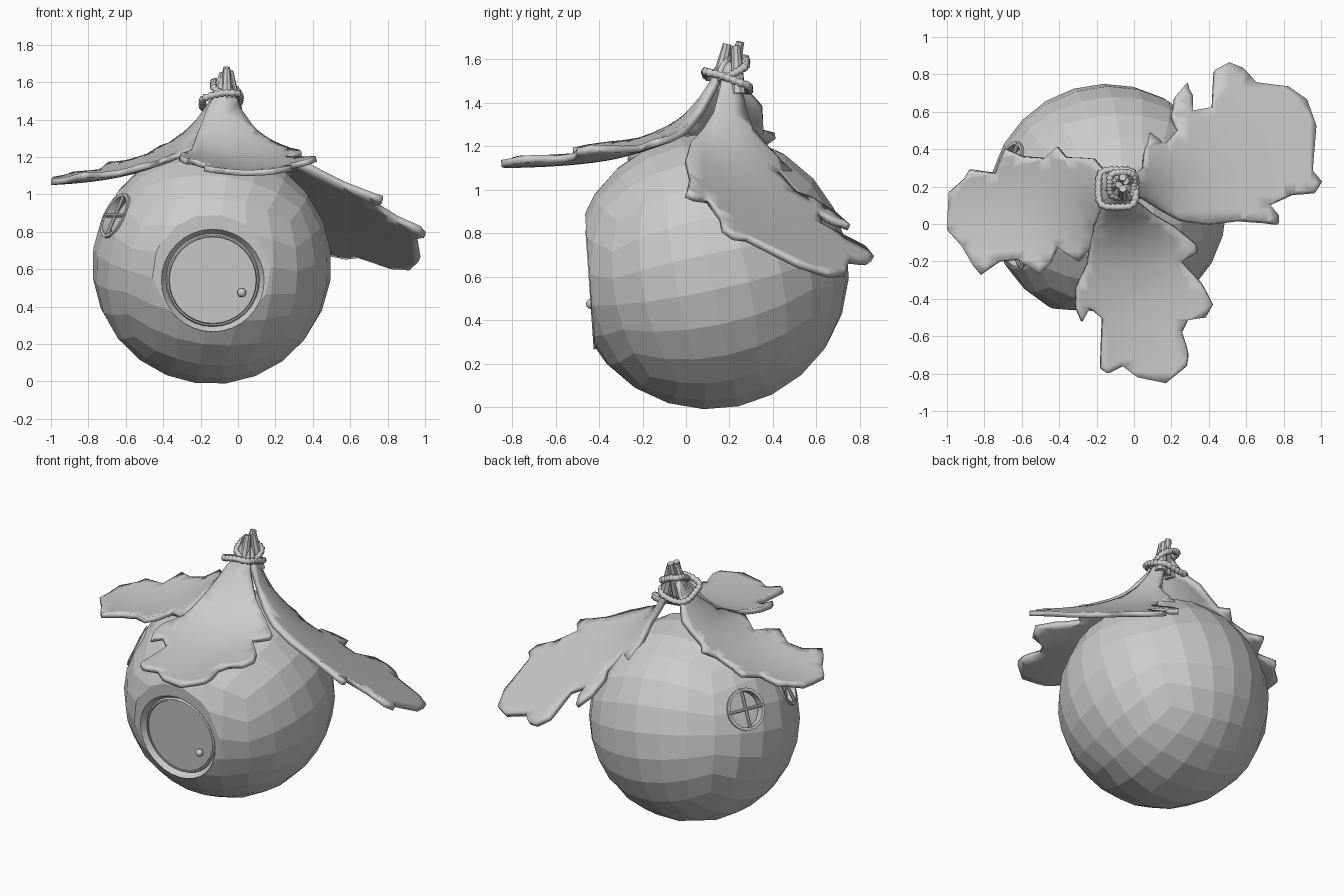
import bpy, bmesh, math
from mathutils import Vector, Matrix

if "Cube" in bpy.data.objects:
    bpy.data.objects.remove(bpy.data.objects["Cube"])

C = Vector((-0.14, 0.11, 0.625))      # body centre
R = 0.64
STEM = Vector((-0.07, 0.2, 0))        # where leaves meet, seen from above


def make(name, bm, smooth=None):
    bmesh.ops.recalc_face_normals(bm, faces=bm.faces)
    me = bpy.data.meshes.new(name)
    bm.to_mesh(me)
    bm.free()
    ob = bpy.data.objects.new(name, me)
    bpy.context.collection.objects.link(ob)
    if smooth:
        bpy.context.view_layer.objects.active = ob
        bpy.ops.object.select_all(action='DESELECT')
        ob.select_set(True)
        bpy.ops.object.shade_smooth_by_angle(angle=math.radians(smooth))
    return ob


def frame(pos, normal):
    return Matrix.Translation(pos) @ Vector(normal).to_track_quat('Z', 'Y').to_matrix().to_4x4()


def cyl(bm, mat, r1, r2, depth, seg):
    bmesh.ops.create_cone(bm, cap_ends=True, segments=seg, radius1=r1, radius2=r2,
                          depth=depth, matrix=mat)


def rod(bm, a, b, r1, r2, seg=8):
    a, b = Vector(a), Vector(b)
    cyl(bm, frame((a + b) / 2, b - a), r1, r2, (b - a).length, seg)


def lathe(name, mat, profile, seg):
    bm = bmesh.new()
    vs = [bm.verts.new((r, 0, z)) for r, z in profile]
    es = [bm.edges.new((vs[i], vs[(i + 1) % len(vs)])) for i in range(len(vs))]
    bmesh.ops.spin(bm, geom=vs + es, cent=(0, 0, 0), axis=(0, 0, 1),
                   angle=math.tau, steps=seg)
    bmesh.ops.remove_doubles(bm, verts=bm.verts, dist=1e-5)
    bm.transform(mat)
    return make(name, bm, 35)


# Round body: cube-sphere with a flattened front
door_n = Vector((0, -1, -0.07)).normalized()
door_pos = Vector((-0.135, -0.44, 0.54))
bm = bmesh.new()
bmesh.ops.create_cube(bm, size=2)
bmesh.ops.subdivide_edges(bm, edges=bm.edges, cuts=5, use_grid_fill=True)
for v in bm.verts:
    v.co = Vector([math.tan(c * math.pi / 4) for c in v.co]).normalized() * R
bm.transform(Matrix.Translation(C) @ Matrix.Rotation(math.radians(12), 4, 'X')
             @ Matrix.Rotation(math.radians(8), 4, 'Y'))
cut = bmesh.ops.bisect_plane(bm, geom=bm.verts[:] + bm.edges[:] + bm.faces[:],
                             plane_co=door_pos, plane_no=door_n, clear_outer=True)
rim = [e for e in cut['geom_cut'] if isinstance(e, bmesh.types.BMEdge)]
bmesh.ops.holes_fill(bm, edges=rim, sides=0)
bmesh.ops.remove_doubles(bm, verts=bm.verts, dist=0.015)
body = make("round_body", bm)

# Recesses for the door and the two windows
door_m = frame(door_pos, door_n)
win_ms = []
for dy in (-0.24, 0.21):
    n = Vector((-0.53, dy, 0.27)).normalized()
    win_ms.append(frame(C + n * (R - 0.015), n))
for m, r, d in [(door_m, 0.272, 0.10)] + [(w, 0.13, 0.12) for w in win_ms]:
    bm = bmesh.new()
    cyl(bm, m, r, r, d, 32)
    cutter = make("recess_cutter", bm)
    cutter.hide_render = True
    mod = body.modifiers.new("recess", 'BOOLEAN')
    mod.object = cutter
    mod.operation = 'DIFFERENCE'
    bpy.context.view_layer.objects.active = body
    bpy.ops.object.modifier_apply(modifier=mod.name)
    bpy.data.objects.remove(cutter)

# Door, door frame and knob
lathe("door_frame", door_m, [(0.235, -0.05), (0.273, -0.05), (0.275, 0.004), (0.25, -0.03),
                             (0.243, -0.018), (0.235, -0.018)], 32)
bm = bmesh.new()
cyl(bm, door_m @ Matrix.Translation((0, 0, -0.037)), 0.236, 0.232, 0.03, 32)
make("door", bm, 35)
bm = bmesh.new()
bmesh.ops.create_uvsphere(bm, u_segments=12, v_segments=8, radius=0.024,
                          matrix=Matrix.Translation((0.02, -0.436, 0.475)))
make("door_knob", bm, 60)

# Windows: ring and crossed bars
for i, m in enumerate(win_ms):
    lathe(f"window_ring_{i}", m, [(0.112, -0.05), (0.131, -0.05), (0.131, 0.006), (0.112, 0.006)], 24)
    bm = bmesh.new()
    for axis in ((1, 0, 0), (0, 1, 0)):
        a = Vector(axis) * 0.122
        rod(bm, m @ (-a), m @ a, 0.011, 0.011)
    make(f"window_bars_{i}", bm, 40)


# Lobed leaves: outline seen from above, draped by a height function.
# sx, sy weight the distance from the stem, so a leaf folds across its width.
def leaf(name, outline, sx, sy, height):
    bm = bmesh.new()
    f = bm.faces.new([bm.verts.new((x, y, 0)) for x, y in outline])
    f.normal_update()
    if f.normal.z < 0:
        f.normal_flip()
    bmesh.ops.triangulate(bm, faces=[f])
    for ax in (Vector((1, 0, 0)), Vector((0, 1, 0))):
        for k in range(-14, 15):
            bmesh.ops.bisect_plane(bm, geom=bm.verts[:] + bm.edges[:] + bm.faces[:],
                                   plane_co=ax * k * 0.072, plane_no=ax)
    bmesh.ops.remove_doubles(bm, verts=bm.verts, dist=0.008)
    bmesh.ops.dissolve_degenerate(bm, edges=bm.edges, dist=0.002)
    for v in bm.verts:
        d = v.co - STEM
        v.co.z = height(v.co.x, v.co.y, math.sqrt(sx * d.x ** 2 + sy * d.y ** 2))
    ob = make(name, bm, 35)
    mod = ob.modifiers.new("thickness", 'SOLIDIFY')
    mod.thickness = 0.032
    mod.offset = 0


leaf("left_leaf",
     [(-0.07, 0.22), (-0.15, 0.27), (-0.22, 0.35), (-0.37, 0.36), (-0.41, 0.41), (-0.48, 0.35),
      (-0.6, 0.36), (-0.69, 0.4), (-0.74, 0.27), (-0.88, 0.29), (-0.91, 0.24), (-0.99, 0.17),
      (-1.0, -0.03), (-0.92, -0.12), (-0.87, -0.21), (-0.82, -0.27), (-0.72, -0.2),
      (-0.62, -0.19), (-0.5, -0.27), (-0.45, -0.21), (-0.41, -0.12), (-0.29, -0.2),
      (-0.22, -0.11), (-0.21, 0.0), (-0.13, 0.1), (-0.07, 0.18)], 1, 0.4,
     lambda x, y, d: 1.055 + 0.56 * math.exp(-d / 0.25) + 0.4 * (y - 0.08) ** 2 + 0.06 * (y - 0.08))

leaf("front_leaf",
     [(-0.09, 0.2), (-0.17, 0.1), (-0.22, -0.03), (-0.25, -0.2), (-0.31, -0.35), (-0.31, -0.45),
      (-0.28, -0.52), (-0.24, -0.45), (-0.17, -0.5), (-0.18, -0.77), (-0.14, -0.8),
      (-0.06, -0.76), (0.02, -0.82), (0.17, -0.85), (0.28, -0.76), (0.29, -0.7), (0.26, -0.57),
      (0.29, -0.51), (0.38, -0.5), (0.42, -0.43), (0.36, -0.32), (0.25, -0.2), (0.34, -0.15),
      (0.33, -0.11), (0.22, -0.02), (0.1, 0.05), (0.0, 0.13), (-0.05, 0.2)], 0.5, 1,
     lambda x, y, d: 1.11 + 0.53 * math.exp(-d / 0.22) + 0.45 * (x - 0.05) ** 2)

leaf("right_leaf",
     [(-0.06, 0.18), (0.06, 0.13), (0.14, 0.08), (0.25, 0.02), (0.4, 0.0), (0.56, 0.02),
      (0.7, 0.01), (0.77, 0.0), (0.77, 0.04), (0.72, 0.1), (0.85, 0.16), (0.97, 0.17),
      (1.0, 0.22), (0.95, 0.28), (0.97, 0.52), (0.92, 0.66), (0.82, 0.73), (0.65, 0.75),
      (0.58, 0.83), (0.5, 0.86), (0.43, 0.82), (0.42, 0.62), (0.31, 0.6), (0.31, 0.68),
      (0.28, 0.75), (0.22, 0.68), (0.2, 0.58), (0.23, 0.5), (0.16, 0.42), (0.08, 0.48),
      (0.06, 0.4), (0.05, 0.3), (-0.06, 0.23)], 1, 1,
     lambda x, y, d: 1.285 - 0.4 * x - 0.47 * y + 0.42 * math.exp(-d / 0.15))

# Leaf stalks gathered at the top
bm = bmesh.new()
for foot, tip in [((-0.13, 0.19, 1.46), (-0.08, 0.21, 1.65)),
                  ((-0.06, 0.14, 1.46), (-0.06, 0.19, 1.67)),
                  ((-0.01, 0.24, 1.44), (-0.045, 0.23, 1.66)),
                  ((-0.08, 0.2, 1.46), (-0.06, 0.25, 1.68))]:
    rod(bm, foot, tip, 0.036, 0.02)
make("leaf_stalks", bm, 40)


# Rope tied around the stalks, beaded along its length
def rope(name, cx, cy, z, half, tilt_x, tilt_y):
    cu = bpy.data.curves.new(name, 'CURVE')
    cu.dimensions = '3D'
    cu.bevel_depth = 0.02
    cu.bevel_resolution = 1
    n = 72
    sp = cu.splines.new('POLY')
    sp.points.add(n - 1)
    sp.use_cyclic_u = True
    for i, p in enumerate(sp.points):
        a = math.tau * i / n
        c, s = math.cos(a), math.sin(a)
        k = half / (c ** 4 + s ** 4) ** 0.25
        p.co = (cx + k * c, cy + k * s, z + tilt_x * c + tilt_y * s, 1)
        p.radius = (1.1, 1.0, 0.7)[i % 3]
    ob = bpy.data.objects.new(name, cu)
    bpy.context.collection.objects.link(ob)


rope("rope_lower", -0.09, 0.19, 1.50, 0.1, 0.015, -0.04)
rope("rope_upper", -0.065, 0.21, 1.56, 0.065, -0.03, 0.03)
